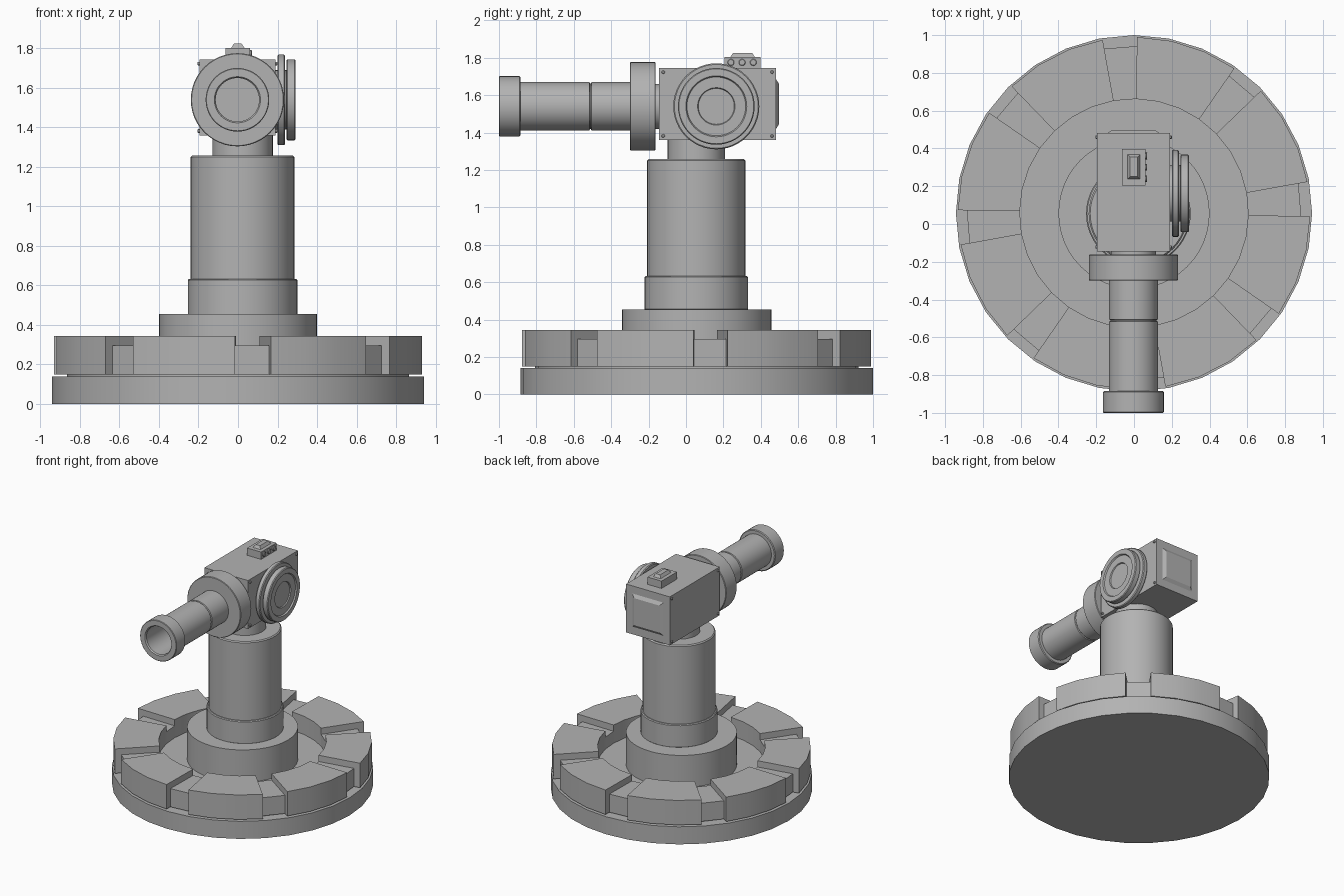
import bpy, bmesh, math
from mathutils import Matrix, Vector

if "Cube" in bpy.data.objects:
    bpy.data.objects.remove(bpy.data.objects["Cube"], do_unlink=True)

grey = bpy.data.materials.new("plain grey")
grey.use_nodes = True
grey.diffuse_color = (0.45, 0.45, 0.45, 1)
grey.node_tree.nodes["Principled BSDF"].inputs["Base Color"].default_value = (0.45, 0.45, 0.45, 1)

AXES = {
    "z": Matrix.Identity(4),
    "x": Matrix.Rotation(math.pi / 2, 4, "Y"),     # profile height runs to +x
    "-y": Matrix.Rotation(math.pi / 2, 4, "X"),    # profile height runs to -y
}


def finish(name, bm):
    bmesh.ops.recalc_face_normals(bm, faces=bm.faces)
    mesh = bpy.data.meshes.new(name)
    bm.to_mesh(mesh)
    bm.free()
    mesh.materials.append(grey)
    ob = bpy.data.objects.new(name, mesh)
    bpy.context.collection.objects.link(ob)
    bpy.ops.object.select_all(action="DESELECT")
    ob.select_set(True)
    bpy.context.view_layer.objects.active = ob
    bpy.ops.object.shade_smooth_by_angle(angle=math.radians(30))
    return ob


def lathe(name, profile, centre, axis="z", sides=48, turn=0.0):
    """Revolve (radius, height) points and cap both ends."""
    bm = bmesh.new()
    rings = []
    for r, h in profile:
        angles = [turn + math.tau * i / sides for i in range(sides)]
        rings.append([bm.verts.new((r * math.cos(a), r * math.sin(a), h)) for a in angles])
    for a, b in zip(rings, rings[1:]):
        for i in range(sides):
            j = (i + 1) % sides
            bm.faces.new((a[i], a[j], b[j], b[i]))
    bm.faces.new(rings[0])
    bm.faces.new(rings[-1])
    bm.transform(Matrix.Translation(centre) @ AXES[axis])
    return finish(name, bm)


def drum(name, r, h0, h1, centre, axis="z", sides=48, chamfer=0.006):
    c = chamfer
    return lathe(name, [(r - c, h0), (r, h0 + c), (r, h1 - c), (r - c, h1)], centre, axis, sides)


def box(name, low, high, taper=None, axis=2):
    """Box between two corners; taper shrinks the far end along the axis."""
    low, high = Vector(low), Vector(high)
    bm = bmesh.new()
    bmesh.ops.create_cube(bm, size=1)
    for v in bm.verts:
        far = v.co[axis] > 0
        for k in range(3):
            shrink = taper if taper and far and k != axis else 0
            half = (high[k] - low[k]) / 2 - shrink
            v.co[k] = (low[k] + high[k]) / 2 + math.copysign(half, v.co[k])
    return finish(name, bm)


def wedge(name, r0, r1, z0, z1, start, span, steps, centre):
    """Ring sector with a rectangular section."""
    bm = bmesh.new()
    cuts = []
    for i in range(steps + 1):
        a = math.radians(start + span * i / steps)
        cuts.append([bm.verts.new((centre[0] + r * math.cos(a), centre[1] + r * math.sin(a), z))
                     for r, z in ((r0, z0), (r1, z0), (r1, z1), (r0, z1))])
    for a, b in zip(cuts, cuts[1:]):
        for i in range(4):
            j = (i + 1) % 4
            bm.faces.new((a[i], a[j], b[j], b[i]))
    bm.faces.new(cuts[0])
    bm.faces.new(cuts[-1])
    return finish(name, bm)


# Round base and its ring of blocks
base = (0, 0.057, 0)
lathe("base_plate", [(0.943, 0), (0.943, 0.14)], base, sides=32)
lathe("base_floor", [(0.865, 0.13), (0.865, 0.2)], base, sides=32)
for i in range(8):
    start = 45 * i - 1
    wedge(f"ring_filler_{i}", 0.605, 0.885, 0.15, 0.295, start, 11.25, 1, base)
    wedge(f"ring_block_{i}", 0.605, 0.933, 0.15, 0.345, start + 11.25, 33.75, 3, base)
lathe("column_flange", [(0.4, 0.19), (0.4, 0.455)], base)

# Column
post = (0.023, 0.055, 0)
drum("column_collar", 0.277, 0.45, 0.633, post)
drum("column", 0.263, 0.62, 1.258, post, chamfer=0.008)
drum("neck", 0.153, 1.25, 1.37, post)

# Head housing with rear panel and corner screws
box("head_housing", (-0.195, -0.145, 1.36), (0.19, 0.482, 1.745))
box("rear_panel", (-0.15, 0.475, 1.41), (0.145, 0.498, 1.695), taper=0.035, axis=1)
for side, x in (("left", 0.185), ("right", -0.205)):
    for i, y in enumerate((-0.122, 0.46)):
        for j, z in enumerate((1.382, 1.723)):
            drum(f"{side}_screw_{i}{j}", 0.009, 0, 0.015, (x, y, z), "x", 12, 0.003)

# Barrel assembly pointing forward
axis_point = (-0.003, 0, 1.54)
drum("barrel_hub", 0.12, 0.13, 0.18, axis_point, "-y")
drum("barrel_flange", 0.236, 0.162, 0.3, axis_point, "-y", chamfer=0.004)
lathe("barrel", [
    (0.13, 0.29), (0.13, 0.505), (0.122, 0.508), (0.122, 0.514), (0.13, 0.517),
    (0.13, 0.885), (0.155, 0.885), (0.161, 0.89), (0.161, 0.996), (0.157, 1.0),
    (0.117, 1.0), (0.11, 0.99), (0.11, 0.6)], axis_point, "-y")

# Side wheel on the left face
hub = (0, 0.162, 1.54)
drum("wheel_hub", 0.15, 0.18, 0.25, hub, "x")
drum("wheel_back_disc", 0.23, 0.2, 0.238, hub, "x")
lathe("wheel_front_disc", [
    (0.198, 0.245), (0.205, 0.25), (0.205, 0.286), (0.2, 0.292), (0.163, 0.292),
    (0.157, 0.282), (0.1, 0.282), (0.096, 0.274)], hub, "x")

# Control box on top with raised cap and three knobs
box("control_box", (-0.063, 0.205, 1.74), (0.06, 0.398, 1.803))
box("control_cap", (-0.036, 0.235, 1.8), (0.034, 0.37, 1.825), taper=0.016)
for i in range(3):
    drum(f"control_knob_{i}", 0.018, 0.05, 0.07, (0, 0.24 + 0.06 * i, 1.775), "x", 16, 0.003)
